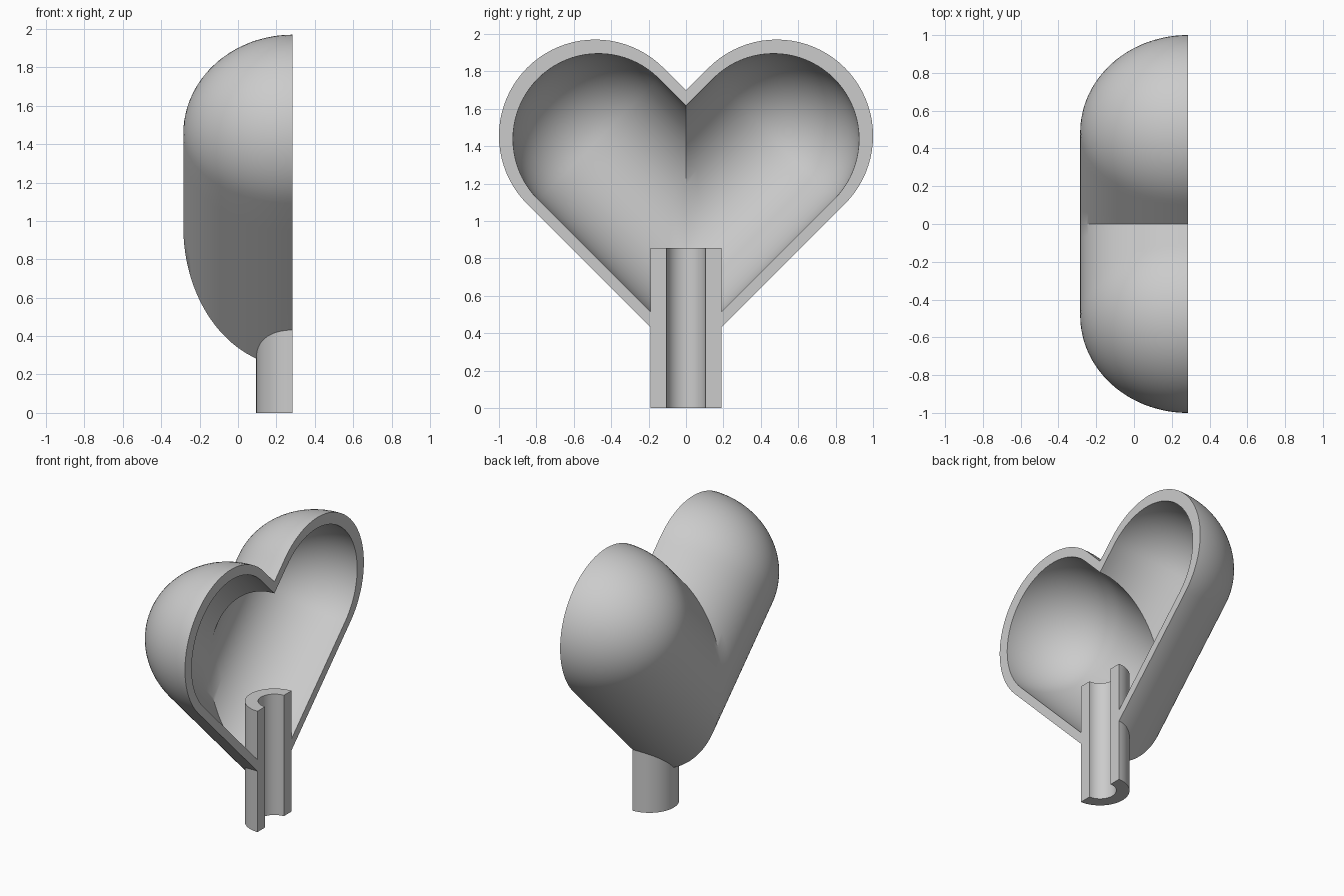
import bpy, bmesh
from math import sin, cos, pi, sqrt, radians

if "Cube" in bpy.data.objects:
    bpy.data.objects.remove(bpy.data.objects["Cube"])

CUT_X = 0.285      # plane of the open section
AXIS_Z = 0.97      # height where the two lobe axes meet
SEG, DOME, TUBE = 64, 20, 6

grey = bpy.data.materials.new("light_grey")
grey.use_nodes = True
grey.diffuse_color = (0.6, 0.6, 0.6, 1)
grey.node_tree.nodes["Principled BSDF"].inputs["Base Color"].default_value = (0.6, 0.6, 0.6, 1)


def make_object(name, bm):
    bmesh.ops.remove_doubles(bm, verts=bm.verts, dist=1e-5)
    bmesh.ops.recalc_face_normals(bm, faces=bm.faces)
    mesh = bpy.data.meshes.new(name)
    bm.to_mesh(mesh)
    bm.free()
    mesh.materials.append(grey)
    obj = bpy.data.objects.new(name, mesh)
    bpy.context.collection.objects.link(obj)
    return obj


def activate(obj):
    bpy.ops.object.select_all(action="DESELECT")
    obj.select_set(True)
    bpy.context.view_layer.objects.active = obj


def lobe_grid(bm, radius, depth, length):
    """Half tube at 45 degrees, mitred at y = 0 and closed by a dome."""
    def point(u, p, x):
        return bm.verts.new((CUT_X - x, (u + p) / sqrt(2), AXIS_Z + (u - p) / sqrt(2)))

    rows = []
    angles = [pi * i / SEG for i in range(SEG + 1)]
    for j in range(TUBE):
        f = j / TUBE
        rows.append([point(-radius * cos(t) * (1 - f) + length * f,
                           radius * cos(t), depth * sin(t)) for t in angles])
    for j in range(DOME + 1):
        a = pi / 2 * j / DOME
        rows.append([point(length + radius * sin(a), radius * cos(t) * cos(a),
                           depth * sin(t) * cos(a)) for t in angles])
    for r0, r1 in zip(rows, rows[1:]):
        for i in range(SEG):
            bm.faces.new((r0[i], r0[i + 1], r1[i + 1], r1[i]))
    return rows


# Hollow heart half: one lobe with walls, mirrored to the other side
bm = bmesh.new()
outer = lobe_grid(bm, 0.515, 0.57, 0.686)
inner = lobe_grid(bm, 0.457, 0.51, 0.662)
for side in (0, SEG):
    for j in range(len(outer) - 1):
        bm.faces.new((outer[j][side], outer[j + 1][side],
                      inner[j + 1][side], inner[j][side]))
heart = make_object("heart_shell", bm)
mirror = heart.modifiers.new("Mirror", "MIRROR")
mirror.use_axis = (False, True, False)
mirror.use_clip = True

# Opening for the stem through the bottom of the shell
bm = bmesh.new()
bmesh.ops.create_cone(bm, cap_ends=True, segments=64, radius1=0.15, radius2=0.15, depth=0.8)
bmesh.ops.translate(bm, verts=bm.verts, vec=(CUT_X, 0, 0.4))
cutter = make_object("stem_hole_cutter", bm)
cutter.hide_render = True
hole = heart.modifiers.new("Hole", "BOOLEAN")
hole.operation = "DIFFERENCE"
hole.solver = "EXACT"
hole.object = cutter
activate(heart)
for name in ("Mirror", "Hole"):
    bpy.ops.object.modifier_apply(modifier=name)
bpy.data.objects.remove(cutter)

# Stem: half tube, open along the section plane
bm = bmesh.new()
N = 32
rings = [[bm.verts.new((CUT_X - r * sin(pi * i / N), r * cos(pi * i / N), 0))
          for i in range(N + 1)] for r in (0.19, 0.105)]
faces = [bm.faces.new((rings[0][i], rings[0][i + 1], rings[1][i + 1], rings[1][i]))
         for i in range(N)]
top = bmesh.ops.extrude_face_region(bm, geom=faces, use_keep_orig=True)
bmesh.ops.translate(bm, vec=(0, 0, 0.855),
                    verts=[g for g in top["geom"] if isinstance(g, bmesh.types.BMVert)])
stem = make_object("stem_tube", bm)

for obj in (heart, stem):
    activate(obj)
    bpy.ops.object.shade_smooth_by_angle(angle=radians(30))
